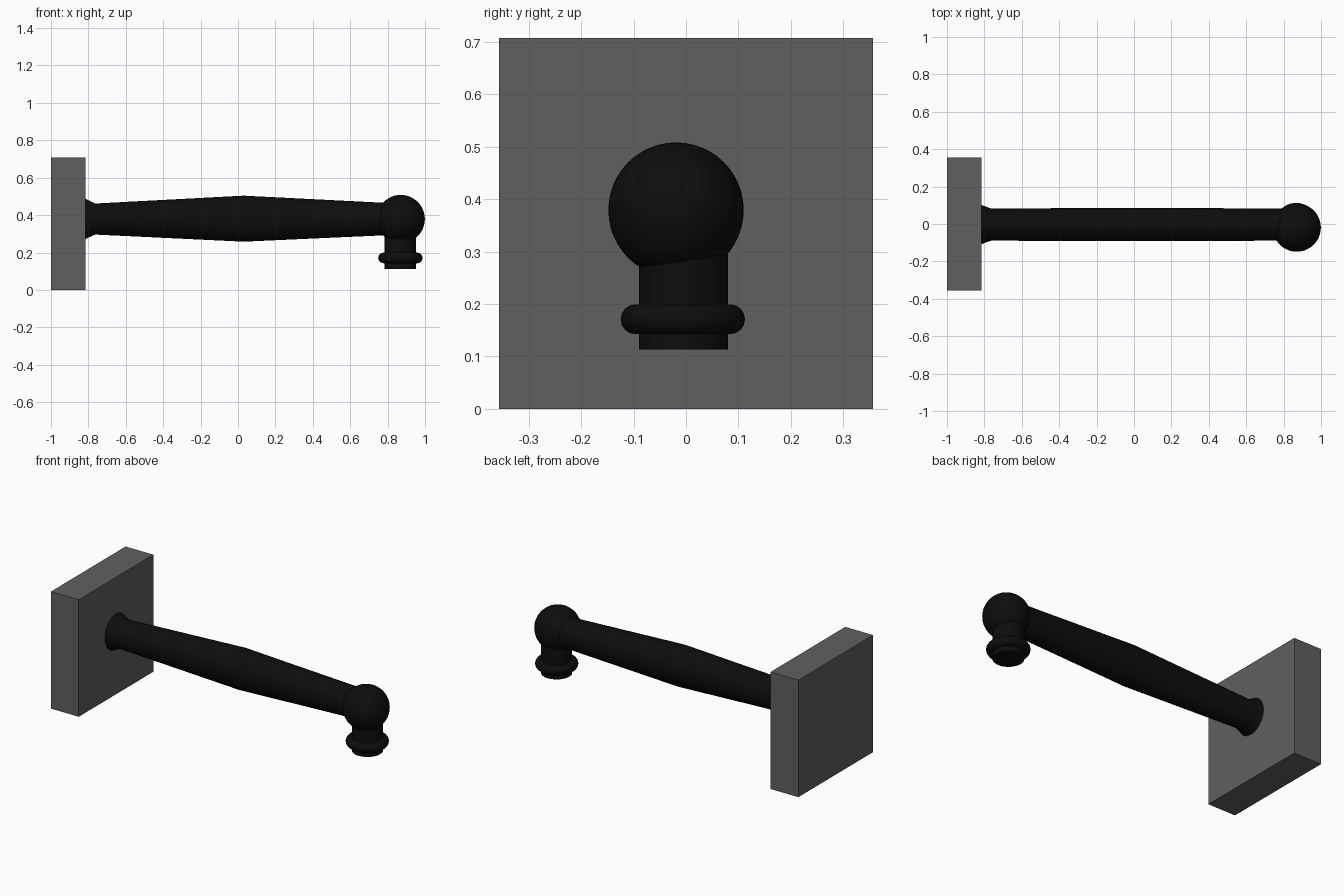
import bpy, bmesh, math

if "Cube" in bpy.data.objects:
    bpy.data.objects.remove(bpy.data.objects["Cube"])


def material(name, rgb):
    m = bpy.data.materials.new(name)
    m.diffuse_color = (*rgb, 1)
    m.use_nodes = True
    m.node_tree.nodes["Principled BSDF"].inputs["Base Color"].default_value = m.diffuse_color
    return m


GREY = material("dark_grey", (0.12, 0.115, 0.12))
BLACK = material("black", (0.004, 0.004, 0.004))


def finish(name, mat, smooth=True):
    ob = bpy.context.object
    ob.name = name
    ob.data.materials.append(mat)
    if smooth:
        bpy.ops.object.shade_smooth_by_angle(angle=math.radians(35))
    return ob


# Square wall plate
bpy.ops.mesh.primitive_cube_add(size=1, location=(-0.9075, 0, 0.3535))
bpy.context.object.scale = (0.185, 0.712, 0.707)
bpy.ops.object.transform_apply(location=False, rotation=False)
finish("wall_plate", GREY, False)

# Arm lofted through elliptical rings: x, half width y, half height z, centre z
rings = [(-0.815, 0.104, 0.107, 0.380), (-0.763, 0.086, 0.083, 0.379),
         (0.03, 0.089, 0.123, 0.381), (0.78, 0.086, 0.087, 0.379),
         (0.86, 0.085, 0.083, 0.379)]
N = 48
bm = bmesh.new()
loops = []
for x, ry, rz, cz in rings:
    loops.append([bm.verts.new((x, -0.003 + ry * math.cos(2 * math.pi * i / N),
                                cz + rz * math.sin(2 * math.pi * i / N)))
                  for i in range(N)])
for a, b in zip(loops, loops[1:]):
    for i in range(N):
        j = (i + 1) % N
        bm.faces.new((a[i], a[j], b[j], b[i]))
bm.faces.new(loops[0])
bm.faces.new(loops[-1])
bmesh.ops.recalc_face_normals(bm, faces=bm.faces)
mesh = bpy.data.meshes.new("arm")
bm.to_mesh(mesh)
bm.free()
arm = bpy.data.objects.new("arm", mesh)
bpy.context.collection.objects.link(arm)
bpy.context.view_layer.objects.active = arm
bpy.ops.object.select_all(action='DESELECT')
arm.select_set(True)
finish("arm", BLACK)

# Ball at the end of the arm
bpy.ops.mesh.primitive_uv_sphere_add(segments=48, ring_count=24, radius=0.129,
                                     location=(0.87, -0.019, 0.379))
finish("end_ball", BLACK)

# Short downward stub and its rounded collar
bpy.ops.mesh.primitive_cylinder_add(vertices=48, radius=0.085, depth=0.247,
                                    location=(0.868, -0.005, 0.2365))
finish("stub", BLACK)
bpy.ops.mesh.primitive_torus_add(major_segments=48, minor_segments=16,
                                 major_radius=0.090, minor_radius=0.0285,
                                 location=(0.868, -0.006, 0.171))
finish("collar", BLACK)
